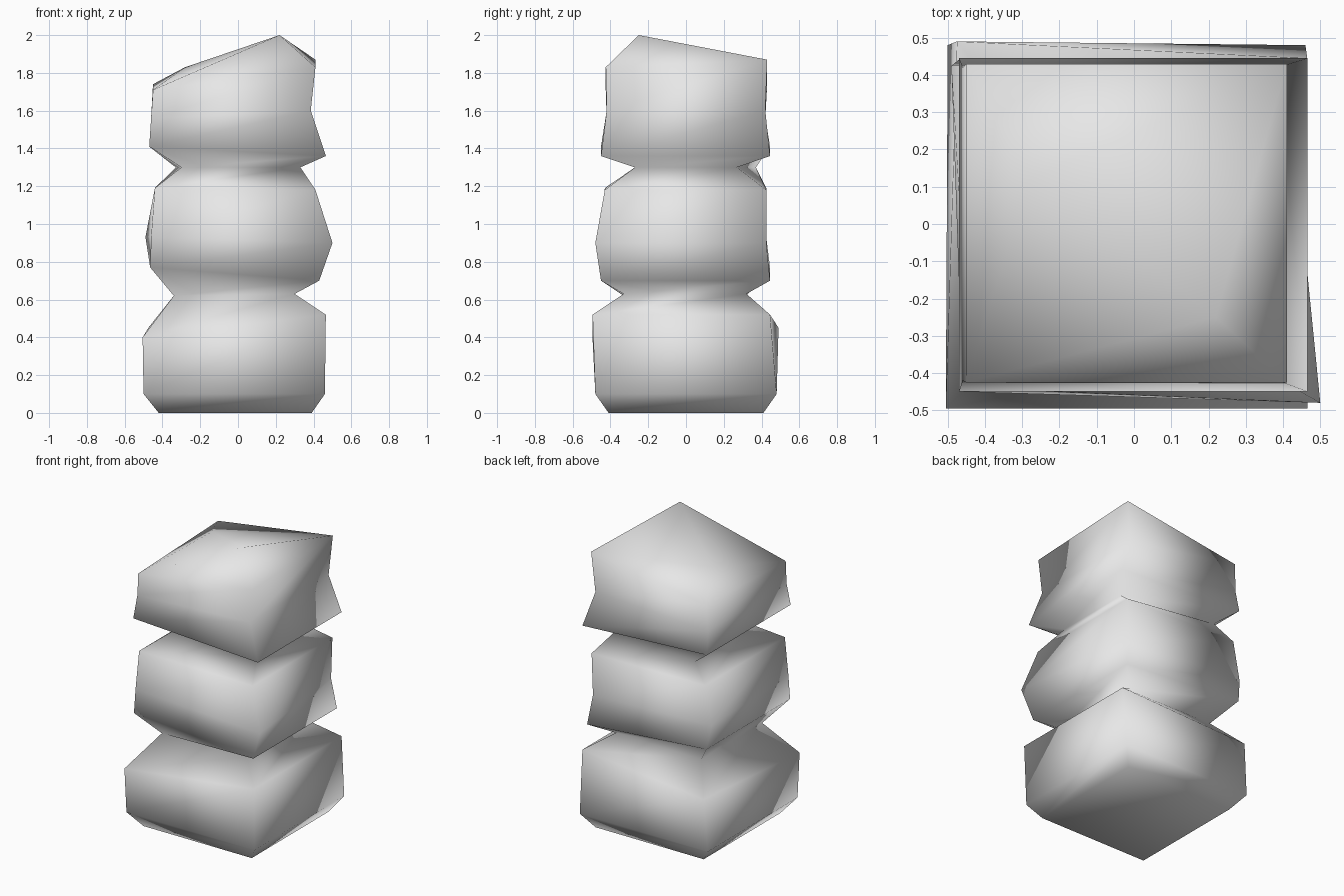
import bpy
import bmesh
from mathutils import Vector

cube = bpy.data.objects.get("Cube")
if cube:
    bpy.data.objects.remove(cube, do_unlink=True)

# Single stone grey
stone = bpy.data.materials.new("stone_grey")
stone.use_nodes = True
grey = (0.8, 0.8, 0.8, 1)
stone.diffuse_color = grey
stone.node_tree.nodes["Principled BSDF"].inputs["Base Color"].default_value = grey

# Each level: height on the right edge, height on the left edge,
# then the right, left, front and back extents of the square section
levels = [
    (0, 0, .39, -.42, -.41, .41),
    (.1, .1, .46, -.5, -.48, .48),
    (.52, .4, .465, -.505, -.495, .445),
    (.63, .62, .3, -.34, -.33, .32),
    (.7, .77, .43, -.465, -.45, .445),
    (.9, .93, .4, -.49, -.44, .425),
    (1.18, 1.19, .41, -.44, -.43, .425),
    (1.3, 1.3, .33, -.3, -.27, .27),
    (1.36, 1.41, .465, -.47, -.45, .445),
    (1.6, 1.56, .385, -.46, -.42, .42),
    (1.85, 1.725, .41, -.45, -.425, .43),
]
FRONT_HIGH, BACK_HIGH, BACK_LOW, FRONT_LOW = range(4)

# Corners that bulge or dent away from the regular section
shifts = {
    (2, BACK_LOW): (.03, .045, .05),
    (5, FRONT_HIGH): (.1, -.04, 0),
    (5, FRONT_LOW): (.03, 0, 0),
    (7, BACK_LOW): (-.03, .1, 0),
    (10, FRONT_HIGH): (0, 0, -.02),
    (10, BACK_HIGH): (0, 0, .02),
    (10, FRONT_LOW): (0, 0, -.015),
    (10, BACK_LOW): (0, 0, .015),
}

bm = bmesh.new()


def section(index, level):
    z_high, z_low, x_high, x_low, front, back = level
    corners = [(x_high, front, z_high), (x_high, back, z_high),
               (x_low, back, z_low), (x_low, front, z_low)]
    return [bm.verts.new(Vector(p) + Vector(shifts.get((index, i), (0, 0, 0))))
            for i, p in enumerate(corners)]


rings = [section(i, level) for i, level in enumerate(levels)]

# Stacked sides and the base
for lower, upper in zip(rings, rings[1:]):
    for i in range(4):
        j = (i + 1) % 4
        bm.faces.new((lower[i], lower[j], upper[j], upper[i]))
bm.faces.new(rings[0][::-1])

# Sloping top with a peak and a lower shoulder
a, b, d, c = rings[-1]
peak = bm.verts.new((.22, -.25, 2))
shoulder = bm.verts.new((-.28, .12, 1.83))
for face in ((a, b, peak), (b, shoulder, peak), (b, d, shoulder),
             (d, c, shoulder), (c, peak, shoulder), (c, a, peak)):
    bm.faces.new(face)

bmesh.ops.recalc_face_normals(bm, faces=bm.faces)
for face in bm.faces:
    face.smooth = True

mesh = bpy.data.meshes.new("stone_stack")
bm.to_mesh(mesh)
bm.free()
mesh.materials.append(stone)
stack = bpy.data.objects.new("stone_stack", mesh)
bpy.context.collection.objects.link(stack)
